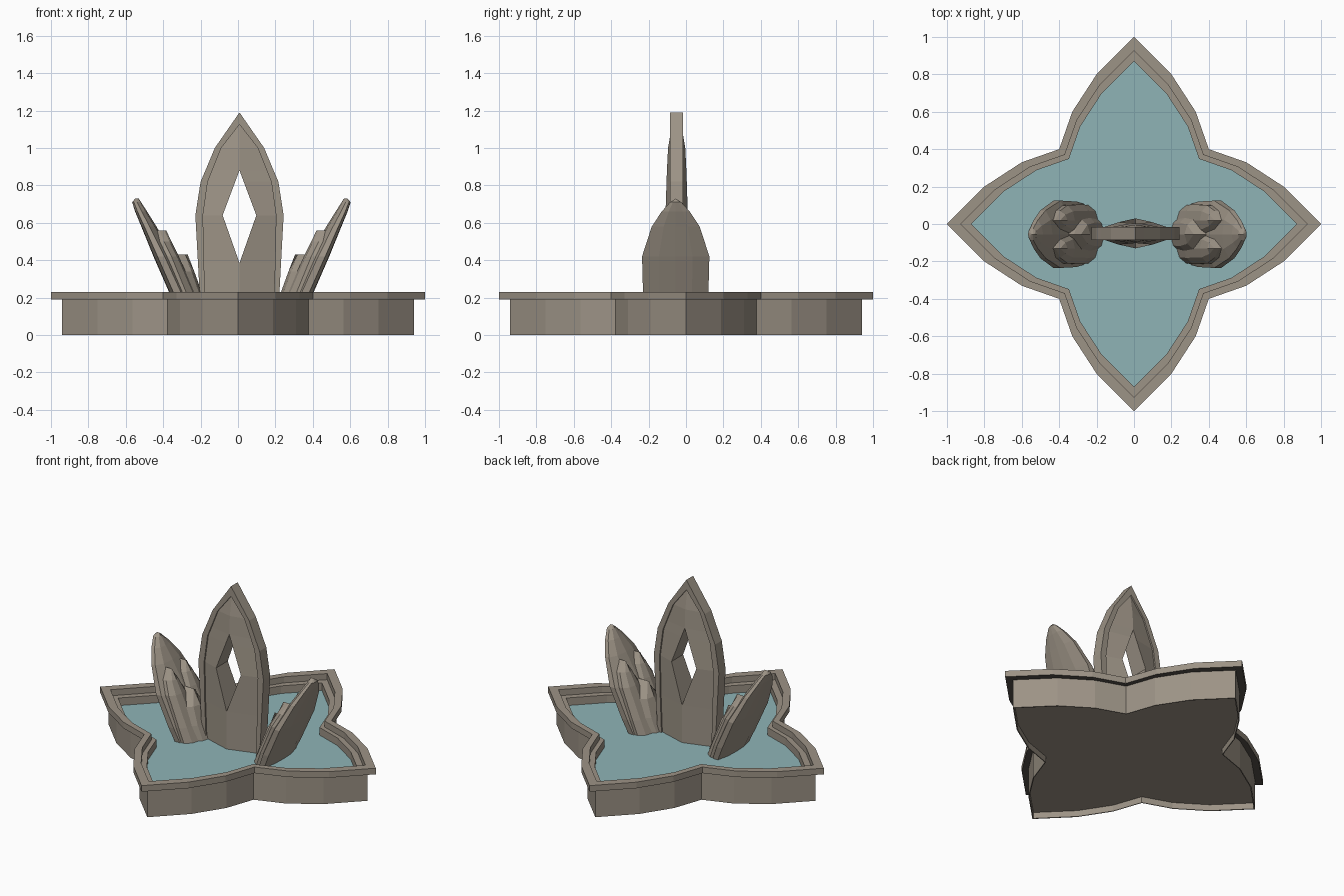
import bpy, bmesh
from mathutils import Matrix

if "Cube" in bpy.data.objects:
    bpy.data.objects.remove(bpy.data.objects["Cube"])


def material(name, rgb):
    m = bpy.data.materials.new(name)
    m.diffuse_color = (*rgb, 1)
    m.use_nodes = True
    m.node_tree.nodes["Principled BSDF"].inputs["Base Color"].default_value = m.diffuse_color
    return m


STONE = material("weathered stone", (0.335, 0.292, 0.238))
WATER = material("pale teal water", (0.275, 0.455, 0.47))
SHADE = material("dark rim underside", (0.09, 0.08, 0.068))


def finish(bm, name, mat, loc=(0, 0, 0)):
    bmesh.ops.remove_doubles(bm, verts=bm.verts, dist=0.0005)
    bmesh.ops.recalc_face_normals(bm, faces=bm.faces)
    me = bpy.data.meshes.new(name)
    bm.to_mesh(me)
    bm.free()
    me.materials.append(mat)
    ob = bpy.data.objects.new(name, me)
    ob.location = loc
    bpy.context.collection.objects.link(ob)
    return ob


# Four-pointed star outline, one quarter repeated by rotation
QUARTER = [(1, 0), (0.8, 0.2), (0.6, 0.33), (0.4, 0.4), (0.33, 0.6), (0.2, 0.8)]
STAR = []
for k in range(4):
    for x, y in QUARTER:
        for _ in range(k):
            x, y = -y, x
        STAR.append((x, y))


def ring(bm, s, z):
    return [bm.verts.new((x * s, y * s, z)) for x, y in STAR]


# Basin: hollow underside, wall, overhanging rim with inner step, floor
PROFILE = [(0.93, 0.04), (0.93, 0), (0.94, 0), (0.94, 0.19), (1, 0.19), (1, 0.23),
           (0.925, 0.23), (0.925, 0.19), (0.87, 0.19), (0.87, 0.13)]
bm = bmesh.new()
rings = [ring(bm, s, z) for s, z in PROFILE]
n = len(STAR)
for j, (a, b) in enumerate(zip(rings, rings[1:])):
    for i in range(n):
        f = bm.faces.new((a[i], a[(i + 1) % n], b[(i + 1) % n], b[i]))
        f.material_index = 1 if j == 3 else 0  # underside of the rim
bm.faces.new(rings[0])
bm.faces.new(rings[-1])
finish(bm, "star_basin", STONE).data.materials.append(SHADE)

# Water sheet
bm = bmesh.new()
bm.faces.new(ring(bm, 0.87, 0.14))
finish(bm, "water", WATER)


def loft(sections, axes, skip_mid=False):
    """Skin open sections, then mirror the result over the given axes."""
    bm = bmesh.new()
    rows = [[bm.verts.new(p) for p in s] for s in sections]
    for a, b in zip(rows, rows[1:]):
        for i in range(len(a) - 1):
            f = (a[i], a[i + 1], b[i + 1], b[i])
            if skip_mid and all(abs(v.co.x) < 1e-6 for v in f):
                continue  # no wall on the centre plane
            bm.faces.new(f)
    bmesh.ops.remove_doubles(bm, verts=bm.verts, dist=0.0005)
    for ax in axes:
        mirror(bm, ax)
    return bm


def mirror(bm, ax):
    bmesh.ops.mirror(bm, geom=bm.verts[:] + bm.edges[:] + bm.faces[:],
                     matrix=Matrix.Identity(4), merge_dist=0.0005, axis=ax)


# Centre leaf: z, outer half width, frame half width, hole half width, ridge depth
LEAF = [(0.12, 0.208, 0.18, 0, 0.08), (0.385, 0.222, 0.19, 0, 0.08),
        (0.64, 0.236, 0.195, 0.09, 0.06), (0.82, 0.208, 0.17, 0.0225, 0.054),
        (0.88, 0.182, 0.146, 0, 0.052), (1.0, 0.132, 0.098, 0, 0.046),
        (1.125, 0.045, 0, 0, 0.025), (1.19, 0, 0, 0, 0.035)]
sections = []
for z, w, f, h, t in LEAF:
    end = 0.035 if z > 1.15 else 0.025
    sections.append([(w, 0, z), (w, -0.035, z), (f, -0.035, z),
                     (f, -end, z), (h, -t, z), (h, 0, z)])
finish(loft(sections, "XY", True), "centre_leaf", STONE, (0.008, -0.05, 0))

# Side petals: z, half width, inner x, outer x
PETAL = [(0.12, 0.16, 0.25, 0.355), (0.23, 0.175, 0.29, 0.405),
         (0.42, 0.18, 0.38, 0.488), (0.58, 0.128, 0.472, 0.553),
         (0.66, 0.075, 0.522, 0.586), (0.71, 0.03, 0.554, 0.602),
         (0.73, 0, 0.567, 0.585)]
# Two upper scales side by side, and one lower scale in front of them
FLANK = [(0.12, 0.08, 0.22, 0.34), (0.23, 0.085, 0.268, 0.37),
         (0.42, 0.08, 0.352, 0.44), (0.50, 0.05, 0.392, 0.48),
         (0.56, 0, 0.42, 0.50)]
FRONT = [(0.12, 0.10, 0.185, 0.33), (0.23, 0.105, 0.23, 0.36),
         (0.34, 0.085, 0.27, 0.39), (0.43, 0, 0.305, 0.42)]
CX = 0.018


def petal(name, rows, shift=0):
    out = []
    for z, w, xi, xo in rows:
        d = xo - xi
        sec = [(xi, 0), (xi + d * 0.12, w * 0.6), (xi + d * 0.45, w),
               (xi + d * 0.8, w), (xo - d * 0.03, w * 0.5), (xo, 0)]
        out.append([(x - CX, y, z) for x, y in sec])
    bm = loft(out, "Y")
    if shift:
        bmesh.ops.translate(bm, verts=bm.verts, vec=(0, shift, 0))
        mirror(bm, "Y")
    # Second copy on the opposite side of the leaf
    mirror(bm, "X")
    finish(bm, name, STONE, (CX, -0.055, 0))


petal("side_petals", PETAL)
petal("upper_scales", FLANK, 0.075)
petal("front_scales", FRONT)
